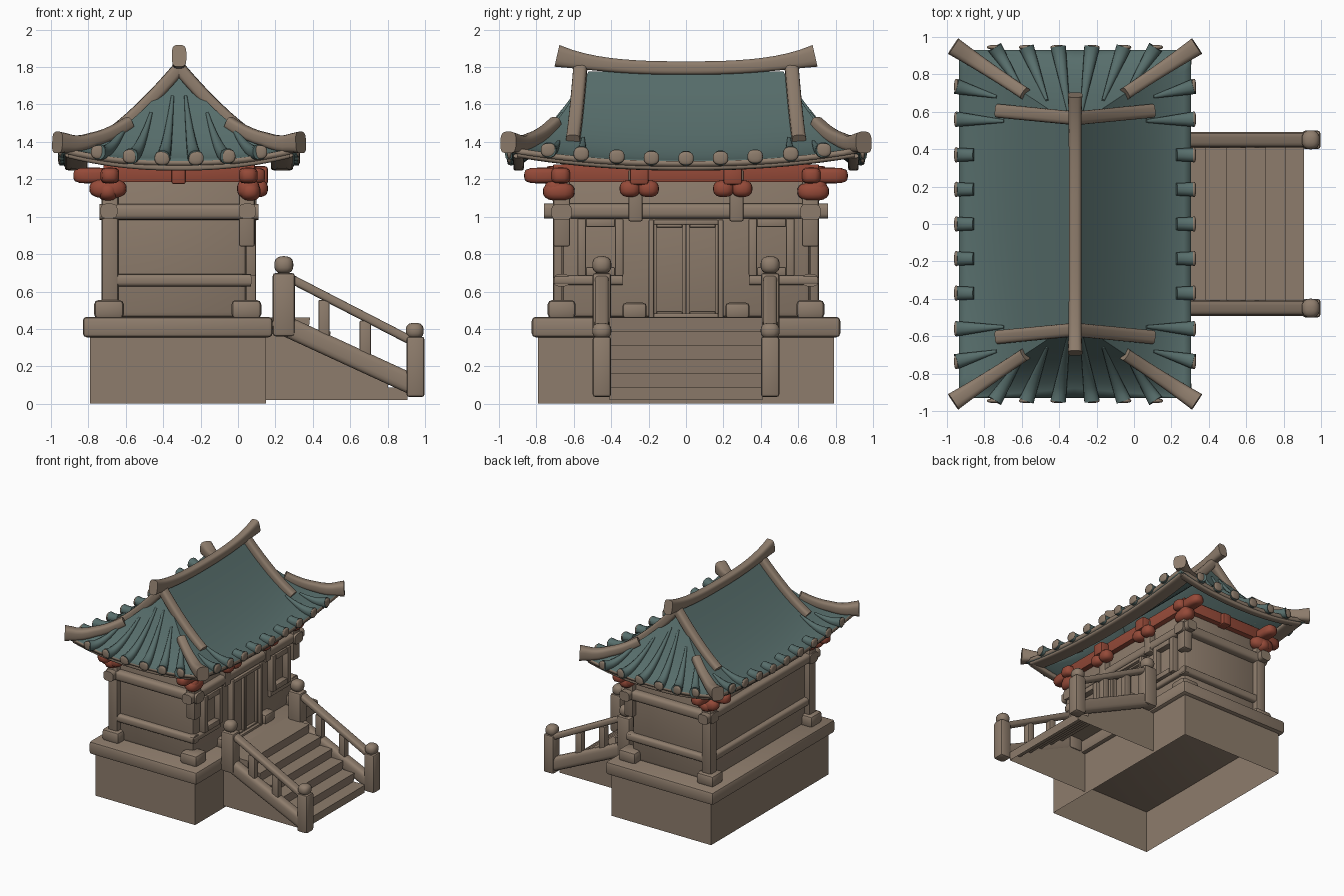
import bpy, bmesh, math
from mathutils import Vector

if "Cube" in bpy.data.objects:
    bpy.data.objects.remove(bpy.data.objects["Cube"])

def material(name, rgb):
    m = bpy.data.materials.new(name)
    m.diffuse_color = (*rgb, 1)
    m.use_nodes = True
    m.node_tree.nodes["Principled BSDF"].inputs["Base Color"].default_value = m.diffuse_color
    return m

BROWN = material("warm stone brown", (0.27, 0.203, 0.15))
TEAL = material("roof teal", (0.095, 0.155, 0.148))
RED = material("bracket red", (0.30, 0.068, 0.04))
CX = -0.315                      # centre line of the building
SIDES = (-1, 1)

def finish(name, bm, mat, angle=40):
    me = bpy.data.meshes.new(name)
    bm.to_mesh(me)
    bm.free()
    me.materials.append(mat)
    me.shade_smooth()
    me.set_sharp_from_angle(angle=math.radians(angle))
    ob = bpy.data.objects.new(name, me)
    bpy.context.collection.objects.link(ob)
    return ob

def box(name, x, y, z, mat=BROWN, bevel=0.01, open_bottom=False):
    bm = bmesh.new()
    bmesh.ops.create_cube(bm, size=1)
    for v in bm.verts:
        v.co = [a[0] + (c + 0.5) * (a[1] - a[0]) for a, c in zip((x, y, z), v.co)]
    if bevel:
        bmesh.ops.bevel(bm, geom=bm.edges[:], offset=bevel, segments=2, profile=0.5, affect='EDGES')
    if open_bottom:
        bmesh.ops.delete(bm, geom=[f for f in bm.faces if f.normal.z < -0.9], context='FACES')
    return finish(name, bm, mat)

def blob(name, centre, radii, mat=BROWN, p=2.6):
    # ball squashed a little towards a cube
    bm = bmesh.new()
    bmesh.ops.create_uvsphere(bm, u_segments=16, v_segments=10, radius=1)
    for v in bm.verts:
        k = sum(abs(c) ** p for c in v.co) ** (-1 / p)
        v.co = [centre[i] + radii[i] * k * v.co[i] for i in range(3)]
    return finish(name, bm, mat, 60)

def sweep(name, pts, sizes, mat=BROWN, n=16, p=3.5):
    # rounded-square section (half width, half height) carried along a path
    pts = [Vector(q) for q in pts]
    bm = bmesh.new()
    rings = []
    for i, q in enumerate(pts):
        t = (pts[min(i + 1, len(pts) - 1)] - pts[max(i - 1, 0)]).normalized()
        side = t.cross(Vector((0, 0, 1)))
        side = side.normalized() if side.length > 0.01 else Vector((0, 1, 0))
        up = side.cross(t)
        w, h = sizes[min(i, len(sizes) - 1)]
        ring = []
        for k in range(n):
            a = 2 * math.pi * (k + 0.5) / n
            c, s = math.cos(a), math.sin(a)
            ring.append(bm.verts.new(q + side * w * math.copysign(abs(c) ** (2 / p), c)
                                     + up * h * math.copysign(abs(s) ** (2 / p), s)))
        rings.append(ring)
    for r0, r1 in zip(rings, rings[1:]):
        for k in range(n):
            bm.faces.new((r0[k], r0[(k + 1) % n], r1[(k + 1) % n], r1[k]))
    bm.faces.new(rings[0])
    bm.faces.new(rings[-1])
    bmesh.ops.recalc_face_normals(bm, faces=bm.faces[:])
    return finish(name, bm, mat, 50)

# ---- plinth ----
box("plinth", (-0.79, 0.15), (-0.79, 0.79), (0.0, 0.37), bevel=0, open_bottom=True)
box("plinth_cap", (-0.83, 0.185), (-0.825, 0.825), (0.355, 0.465), bevel=0.022)

# ---- walls and timber frame ----
box("wall", (-0.68, 0.045), (-0.665, 0.665), (0.46, 1.33), bevel=0.03)
for s in SIDES:
    y = 0.665 * s
    box("back_pillar", (-0.73, -0.64), (y - 0.045, y + 0.045), (0.5, 1.22), bevel=0.015)
    box("front_pillar_stub", (0.005, 0.09), (y - 0.045, y + 0.045), (0.84, 1.22), bevel=0.012)
    for x in (-0.69, 0.045):
        box("pillar_foot", (x - 0.08, x + 0.08), (y - 0.075, y + 0.075), (0.455, 0.555), bevel=0.025)
    box("door_pillar_foot", (0.0, 0.115), (s * 0.275 - 0.065, s * 0.275 + 0.065), (0.455, 0.54), bevel=0.02)
    box("door_pillar_stub", (0.03, 0.1), (s * 0.27 - 0.038, s * 0.27 + 0.038), (0.975, 1.25))
    sweep("end_upper_beam", [(-0.74, y, 1.025), (0.11, y, 1.025)], [(0.055, 0.043)])
    sweep("end_lower_beam", [(-0.70, y, 0.66), (0.07, y, 0.66)], [(0.04, 0.033)])
    sweep("window_sill_beam", [(0.045, 0.34 * s, 0.66), (0.045, 0.70 * s, 0.66)], [(0.03, 0.026)])
    box("end_frieze_block", (CX - 0.04, CX + 0.035), (y + 0.03 * s - 0.05, y + 0.03 * s + 0.05), (1.175, 1.27), RED)
sweep("front_upper_beam", [(0.05, -0.76, 1.03), (0.05, 0.76, 1.03)], [(0.045, 0.04)])
sweep("back_upper_beam", [(-0.69, -0.76, 1.03), (-0.69, 0.76, 1.03)], [(0.045, 0.04)])
sweep("back_lower_beam", [(-0.68, -0.68, 0.66), (-0.68, 0.68, 0.66)], [(0.04, 0.033)])
box("frieze", (-0.72, 0.09), (-0.71, 0.71), (1.185, 1.28), RED, 0.005)

# ---- doors and windows ----
def frame(name, y0, y1, z0, z1, t, depth=0.05):
    for a, b, c, d in ((y0, y0 + t, z0, z1), (y1 - t, y1, z0, z1),
                       (y0 + t, y1 - t, z0, z0 + t), (y0 + t, y1 - t, z1 - t, z1)):
        box(name, (0.03, 0.04 + depth), (a, b), (c, d), bevel=0.006)

frame("door_frame", -0.2, 0.2, 0.455, 0.985, 0.028, 0.055)
for s in SIDES:
    lo, hi = sorted((0.002 * s, 0.175 * s))
    frame("door_leaf", lo, hi, 0.475, 0.96, 0.018, 0.03)
    lo, hi = sorted((0.335 * s, 0.58 * s))
    frame("window_frame", lo, hi, 0.685, 0.99, 0.045, 0.055)

# ---- red eave brackets ----
for sy in SIDES:
    for sx in SIDES:
        x, y = CX + 0.37 * sx, 0.67 * sy
        back = sx < 0
        blob("corner_bracket_low", (x + 0.01 * sx, y + 0.01 * sy, 1.135), (0.055, 0.085, 0.05), RED)
        blob("corner_bracket_low", (x - (0.01 if back else 0), y + 0.03 * sy, 1.15),
             (0.10 if back else 0.06, 0.055, 0.052), RED)
        blob("corner_bracket_top", (x, y + 0.09 * sy, 1.22), (0.05, 0.105, 0.042), RED, 4)
        blob("corner_bracket_top", (x + (0.09 if back else 0.02) * sx, y, 1.22),
             (0.105 if back else 0.07, 0.05, 0.042), RED, 4)
    for dy in SIDES:
        blob("middle_bracket", (0.11, 0.25 * sy + 0.05 * dy, 1.15), (0.05, 0.055, 0.045), RED)
    box("middle_bracket_block", (0.05, 0.16), (0.25 * sy - 0.05, 0.25 * sy + 0.05), (1.17, 1.27), RED, 0.015)

# ---- roof shell ----
HX, HY, HIP = 0.62, 0.93, 0.41

def roof_z(ox, y):
    d, v = min(1, abs(ox) / HX), min(1, abs(y) / HY)
    return 1.297 + 0.48 * max(0, min(1 - d, HY * (1 - v) / HIP)) ** 1.52 + 0.075 * (d * v) ** 2.2

bm = bmesh.new()
grid = []
for i in range(-16, 17):
    ox = HX * i / 16
    yc = HY - HIP * (1 - abs(ox) / HX)          # the hip line is straight in plan
    ys = ([-HY + (HY - yc) * k / 8 for k in range(8)] + [-yc + 2 * yc * k / 20 for k in range(21)]
          + [yc + (HY - yc) * k / 8 for k in range(1, 9)])
    grid.append([bm.verts.new((CX + ox, y, roof_z(ox, y))) for y in ys])
for a, b in zip(grid, grid[1:]):
    for k in range(len(a) - 1):
        bm.faces.new((a[k], b[k], b[k + 1], a[k + 1]))
bmesh.ops.remove_doubles(bm, verts=bm.verts[:], dist=0.0005)
bm.normal_update()
bmesh.ops.reverse_faces(bm, faces=[f for f in bm.faces if f.normal.z < 0])
roof = finish("roof_tiles", bm, TEAL, 35)
roof.data.materials.append(BROWN)
sol = roof.modifiers.new("thickness", 'SOLIDIFY')
sol.thickness, sol.offset, sol.material_offset_rim = 0.03, -1, 1

# ---- brown eave boards ----
ts = [k / 10 for k in range(-10, 11)]
for s in SIDES:
    sweep("long_eave_board", [(CX + 0.55 * s, 0.90 * t, roof_z(HX, 0.9 * t) - 0.033) for t in ts], [(0.06, 0.018)])
    sweep("short_eave_board", [(CX + 0.59 * t, 0.895 * s, roof_z(0.59 * t, HY) - 0.033) for t in ts], [(0.028, 0.018)])

# ---- flared roll tiles with end caps ----
def roll(a, b, r0, r1):
    pts = []
    for k in range(9):
        t = k / 8
        ox, y = a[0] + (b[0] - a[0]) * t, a[1] + (b[1] - a[1]) * t
        pts.append((CX + ox, y, roof_z(ox, y) + 0.002 + 0.013 * t))
    sweep("roll_tile", pts, [(r0 + (r1 - r0) * k / 8,) * 2 for k in range(9)], TEAL, 12, 2.3)
    along_x = abs(b[0]) > HX
    blob("roll_tile_end", pts[-1], (0.012, 0.041, 0.036) if along_x else (0.041, 0.012, 0.036))

for sy in SIDES:
    for sx in SIDES:
        for ox, top, ytop in ((0.09, 0.035, 0.60), (0.26, 0.15, 0.66), (0.43, 0.28, 0.71)):
            roll((top * sx, ytop * sy), (ox * sx, 0.945 * sy), 0.008, 0.042)
        roll((0.42 * sx, 0.68 * sy), (0.635 * sx, 0.735 * sy), 0.008, 0.042)
        roll((0.38 * sx, 0.55 * sy), (0.635 * sx, 0.56 * sy), 0.008, 0.042)
for sx in SIDES:
    for k in range(-2, 3):
        roll((0.54 * sx, 0.185 * k), (0.635 * sx, 0.185 * k), 0.034, 0.039)

# ---- ridges ----
sweep("main_ridge", [(CX, 0.69 * t, 1.795 + 0.065 * abs(t) ** 2.6) for t in ts],
      [(0.034 + 0.005 * abs(t) ** 6, 0.036 + 0.024 * abs(t) ** 5) for t in ts])
for sy in SIDES:
    for sx in SIDES:
        gable = []
        for k in range(9):
            d = 0.66 * k / 8
            gable.append((CX + HX * d * sx, (0.565 + 0.06 * d) * sy, 1.315 + 0.48 * (1 - d) ** 1.52))
        sweep("gable_ridge", gable, [(0.037, 0.035)])
        hip = []
        for k in range(11):
            t = k / 10
            d = 0.43 + 0.62 * t
            ox, y = HX * d, HY - HIP * (1 - d)
            hip.append((CX + ox * sx, y * sy, roof_z(ox, y) - 0.005 + 0.03 * min(1, 2 * t)))
        sweep("hip_ridge", hip, [(0.034 + 0.016 * (k / 10) ** 2, 0.034 + 0.024 * (k / 10) ** 3) for k in range(11)])

# ---- stairs: stepped profile extruded across, open underneath ----
edges = [0.14, 0.385, 0.495, 0.60, 0.705, 0.81, 0.91]
profile = [(0.14, 0.02)]
for k in range(6):
    top = 0.462 - 0.075 * k
    profile += [(edges[k] - (0.008 if k else 0), top), (edges[k + 1], top)]
profile.append((0.905, 0.02))
bm = bmesh.new()
left, right = ([bm.verts.new((x, y, z)) for x, z in profile] for y in (-0.41, 0.41))
for k in range(1, len(profile) - 1):
    bm.faces.new((left[k], left[k + 1], right[k + 1], right[k]))
bm.faces.new(left)
bm.faces.new(right)
bmesh.ops.recalc_face_normals(bm, faces=bm.faces[:])
finish("stairs", bm, BROWN)

# ---- stair railings ----
for s in SIDES:
    y = 0.45 * s
    box("upper_post", (0.185, 0.305), (y - 0.05, y + 0.05), (0.36, 0.70), bevel=0.018)
    box("lower_post", (0.90, 0.998), (y - 0.05, y + 0.05), (0.035, 0.36), bevel=0.018)
    blob("upper_finial", (0.245, y, 0.742), (0.051, 0.051, 0.047))
    blob("lower_finial", (0.945, y, 0.39), (0.048, 0.051, 0.043))
    sweep("stringer", [(0.19, y, 0.445), (0.95, y, 0.095)], [(0.042, 0.055)])
    sweep("handrail", [(0.27, y, 0.675), (0.93, y, 0.335)], [(0.036, 0.024)])
    for x, z in ((0.46, 0.34), (0.68, 0.23)):
        box("baluster", (x - 0.03, x + 0.03), (y - 0.028, y + 0.028), (z, z + 0.215), bevel=0.008)
